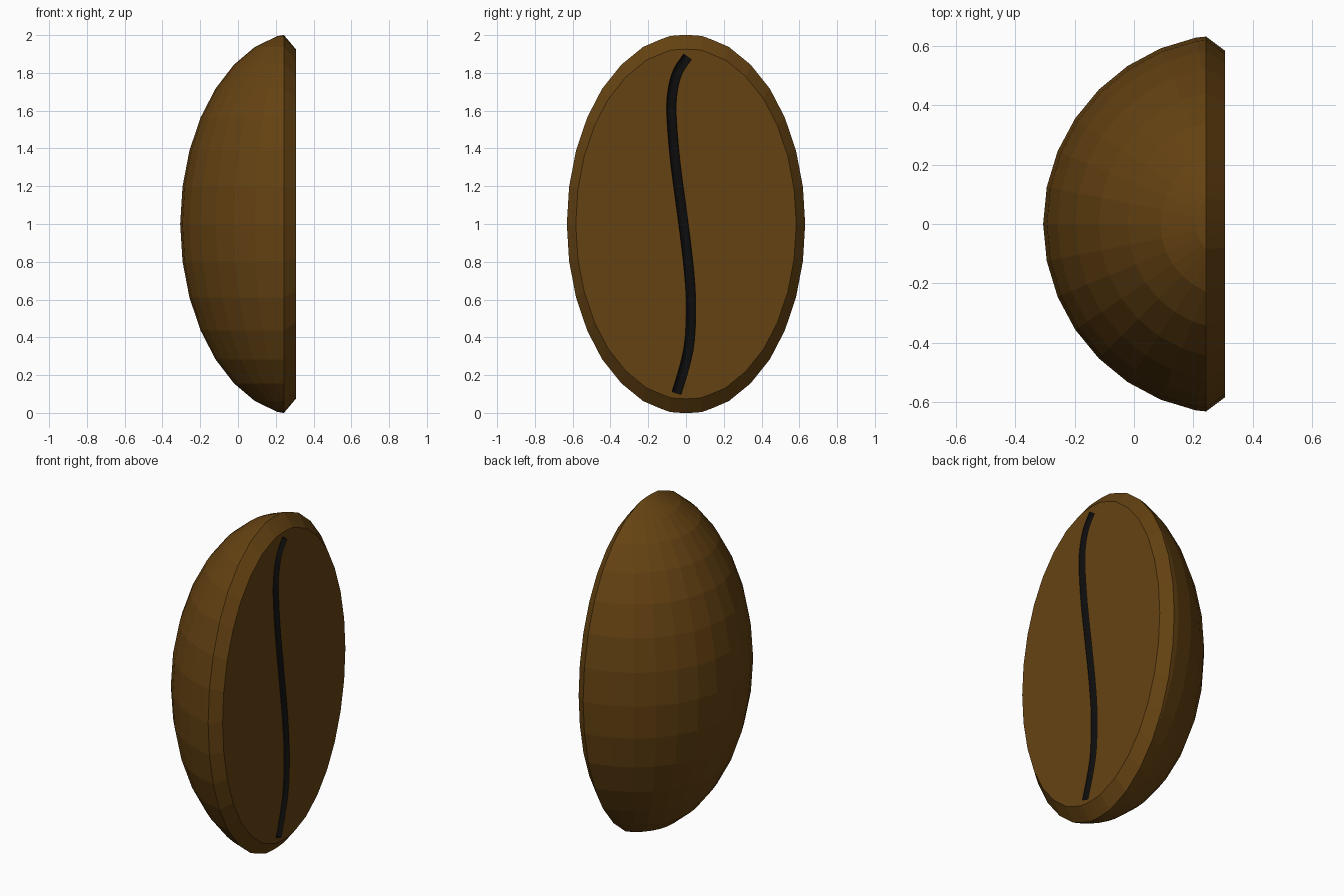
import bpy, bmesh, math
from mathutils import Vector, Matrix

if "Cube" in bpy.data.objects:
    bpy.data.objects.remove(bpy.data.objects["Cube"])


def material(name, rgb):
    m = bpy.data.materials.new(name)
    m.diffuse_color = (*rgb, 1)
    m.use_nodes = True
    m.node_tree.nodes["Principled BSDF"].inputs["Base Color"].default_value = m.diffuse_color
    return m


brown = material("roasted_brown", (0.13, 0.055, 0.006))
black = material("crease_black", (0.004, 0.004, 0.004))


def add_object(name, bm):
    bmesh.ops.recalc_face_normals(bm, faces=bm.faces)
    mesh = bpy.data.meshes.new(name)
    bm.to_mesh(mesh)
    bm.free()
    mesh.materials.append(brown)
    mesh.materials.append(black)
    ob = bpy.data.objects.new(name, mesh)
    bpy.context.collection.objects.link(ob)
    return ob


# Bean: stretched sphere sliced upright, with a chamfered flat face
RIM_X, FACE_X = 0.243, 0.306
bm = bmesh.new()
bmesh.ops.create_uvsphere(bm, u_segments=32, v_segments=16, radius=1,
    matrix=Matrix.Translation((0.334, 0, 1)) @ Matrix.Diagonal((0.64, 0.64, 1.0145, 1)))
bmesh.ops.bisect_plane(bm, geom=bm.verts[:] + bm.edges[:] + bm.faces[:], dist=1e-5,
    plane_co=(RIM_X, 0, 0), plane_no=(1, 0, 0), clear_outer=True)
rim = [e for e in bm.edges if e.is_boundary]
out = bmesh.ops.extrude_edge_only(bm, edges=rim)["geom"]
for v in (g for g in out if isinstance(g, bmesh.types.BMVert)):
    v.co = (FACE_X, v.co.y * 0.925, 1 + (v.co.z - 1) * 0.925)
bmesh.ops.holes_fill(bm, edges=[e for e in bm.edges if e.is_boundary], sides=0)
bean = add_object("bean", bm)

# Crease cutter: round section swept along an S path of (y, z) points
path = [(0.008, 1.885), (-0.042, 1.81), (-0.07, 1.71), (-0.077, 1.58),
        (-0.058, 1.34), (-0.02, 1.05), (0.01, 0.81), (0.026, 0.60),
        (0.02, 0.39), (-0.005, 0.257), (-0.05, 0.105)]
pts = [Vector((FACE_X, y, z)) for y, z in path]


def smooth(p0, p1, p2, p3, t):
    return 0.5 * (2 * p1 + (p2 - p0) * t + (2 * p0 - 5 * p1 + 4 * p2 - p3) * t * t
                  + (3 * p1 - p0 - 3 * p2 + p3) * t ** 3)


ext = [2 * pts[0] - pts[1]] + pts + [2 * pts[-1] - pts[-2]]
line = [smooth(*ext[i:i + 4], k / 3) for i in range(len(pts) - 1) for k in range(3)] + [pts[-1]]
R, SIDES = 0.026, 12
bm = bmesh.new()
rings = []
for i, p in enumerate(line):
    d = (line[min(i + 1, len(line) - 1)] - line[max(i - 1, 0)]).normalized()
    side = d.cross(Vector((1, 0, 0)))
    rings.append([bm.verts.new(p + R * (math.cos(a) * side + math.sin(a) * Vector((1, 0, 0))))
                  for a in ((k + 0.5) * math.tau / SIDES for k in range(SIDES))])
for a, b in zip(rings, rings[1:]):
    for k in range(SIDES):
        n = (k + 1) % SIDES
        bm.faces.new((a[k], a[n], b[n], b[k]))
bm.faces.new(rings[0])
bm.faces.new(rings[-1])
for f in bm.faces:
    f.material_index = 1
cutter = add_object("crease_cutter", bm)
cutter.hide_render = True

# Carve the crease, then drop the cutter
mod = bean.modifiers.new("crease", 'BOOLEAN')
mod.operation = 'DIFFERENCE'
mod.solver = 'EXACT'
mod.object = cutter
bpy.context.view_layer.objects.active = bean
bpy.ops.object.modifier_apply(modifier=mod.name)
bpy.data.objects.remove(cutter)
